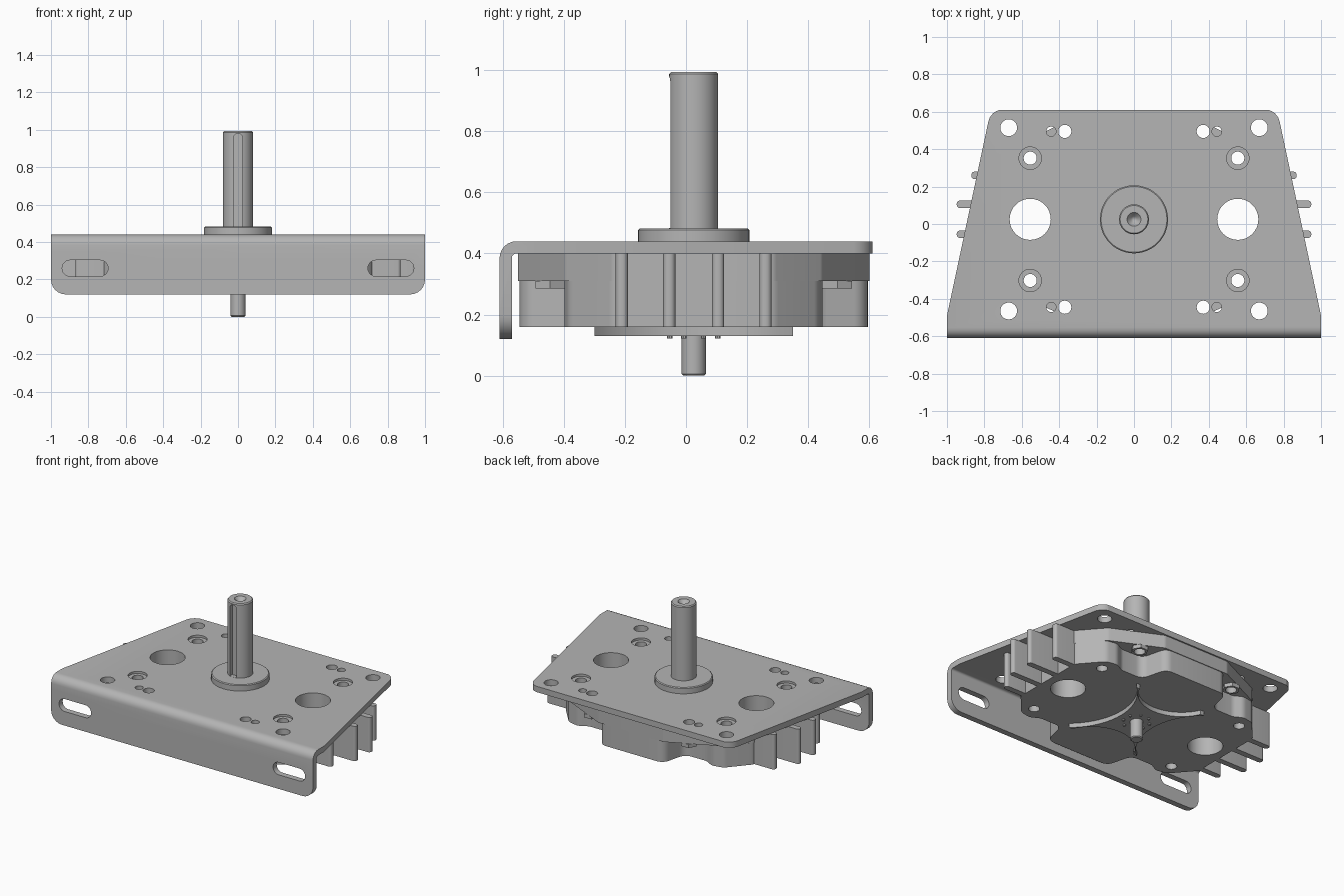
import bpy, bmesh, math
from mathutils import Vector, Matrix

if "Cube" in bpy.data.objects:
    bpy.data.objects.remove(bpy.data.objects["Cube"], do_unlink=True)

CY = 0.025          # shaft axis in y
metal = bpy.data.materials.new("grey metal")
metal.use_nodes = True
GREY = (0.46, 0.46, 0.46, 1)
metal.diffuse_color = GREY
metal.node_tree.nodes["Principled BSDF"].inputs["Base Color"].default_value = GREY


def rounded(points, radius, seg=6):
    """Round every corner of a closed outline; radius may be a list."""
    out, n = [], len(points)
    radii = radius if isinstance(radius, list) else [radius] * n
    for i, r in enumerate(radii):
        p = Vector(points[i])
        a, b = Vector(points[i - 1]) - p, Vector(points[(i + 1) % n]) - p
        half = a.angle(b) / 2
        if r == 0 or half > 1.55:
            out.append(p)
            continue
        t = min(r / math.tan(half), a.length * 0.49, b.length * 0.49)
        s, e = p + a.normalized() * t, p + b.normalized() * t
        c = p + (a.normalized() + b.normalized()).normalized() * (t / math.cos(half))
        u, v = s - c, e - c
        sweep = u.angle_signed(v)
        for k in range(seg + 1):
            out.append(c + Matrix.Rotation(-sweep * k / seg, 2) @ u)
    return out


def circle(x, y, r, n=32):
    return [(x + r * math.cos(2 * math.pi * i / n), y + r * math.sin(2 * math.pi * i / n))
            for i in range(n)]


def prism(name, outline, lo, hi, axis="Z"):
    """Extrude an outline along an axis. X uses (y, z), Y uses (x, z), Z uses (x, y)."""
    place = {"X": lambda a, b, d: (d, a, b), "Y": lambda a, b, d: (a, d, b),
             "Z": lambda a, b, d: (a, b, d)}[axis]
    bm = bmesh.new()
    rings = [[bm.verts.new(place(p[0], p[1], d)) for p in outline] for d in (lo, hi)]
    n = len(outline)
    for i in range(n):
        j = (i + 1) % n
        bm.faces.new((rings[0][i], rings[0][j], rings[1][j], rings[1][i]))
    for ring in rings:
        bm.faces.new(ring)
    return finish(name, bm)


def lathe(name, profile, seg=48):
    """Spin an (r, z) profile around the shaft axis."""
    bm = bmesh.new()
    verts = [bm.verts.new((r, CY, z)) for r, z in profile]
    edges = [bm.edges.new(pair) for pair in zip(verts, verts[1:])]
    bmesh.ops.spin(bm, geom=verts + edges, cent=(0, CY, 0), axis=(0, 0, 1),
                   angle=2 * math.pi, steps=seg)
    bmesh.ops.remove_doubles(bm, verts=bm.verts, dist=1e-5)
    return finish(name, bm)


def finish(name, bm):
    bmesh.ops.recalc_face_normals(bm, faces=bm.faces)
    mesh = bpy.data.meshes.new(name)
    bm.to_mesh(mesh)
    bm.free()
    mesh.materials.append(metal)
    ob = bpy.data.objects.new(name, mesh)
    bpy.context.collection.objects.link(ob)
    return ob


def carve(target, tool, operation="DIFFERENCE"):
    mod = target.modifiers.new("carve", "BOOLEAN")
    mod.operation, mod.solver, mod.object = operation, "EXACT", tool
    bpy.context.view_layer.update()
    mesh = bpy.data.meshes.new_from_object(
        target.evaluated_get(bpy.context.evaluated_depsgraph_get()))
    target.modifiers.clear()
    target.data = mesh
    bpy.data.objects.remove(tool, do_unlink=True)


def drill(target, x, dy, r, lo, hi, n=32):
    """Drill a hole mirrored left/right and, if off centre, front/back."""
    for sx in (1, -1):
        for sy in ((1, -1) if dy else (1,)):
            carve(target, prism("drill", circle(sx * x, CY + sy * dy, r, n), lo, hi))


def mirrored(quarter):
    """Complete a quarter outline (back to side) into a full outline round the axis."""
    side = quarter + [(x, -y) for x, y in reversed(quarter)]
    full = side + [(-x, y) for x, y in reversed(side)]
    return [(x, y + CY) for x, y in full]


# Bent mounting plate: L section trimmed by the top and front outlines
section = [(0.61, 0.44), (-0.61, 0.44), (-0.61, 0.12), (-0.57, 0.12), (-0.57, 0.40), (0.61, 0.40)]
plate = prism("mounting_plate", rounded(section, [0, 0.055, 0, 0, 0.015, 0]), -1, 1, "X")
top = [(-1, -0.7), (1, -0.7), (1, -0.49), (0.765, 0.612), (-0.765, 0.612), (-1, -0.49)]
carve(plate, prism("top_trim", rounded(top, [0, 0, 0, 0.08, 0.08, 0]), 0, 0.6), "INTERSECT")
front = [(-1, 0.12), (1, 0.12), (1, 0.6), (-1, 0.6)]
carve(plate, prism("front_trim", rounded(front, [0.08, 0.08, 0, 0]), -0.8, 0.8, "Y"), "INTERSECT")

# Plate holes and flange slots
for hx, hy, hr in ((0.67, 0.49, 0.045), (0.37, 0.47, 0.035), (0.443, 0.47, 0.026),
                   (0.555, 0, 0.11), (0.555, 0.327, 0.06)):
    drill(plate, hx, hy, hr, 0.3, 0.5)
for s in (1, -1):
    slot = [(s * 0.695, 0.217), (s * 0.94, 0.217), (s * 0.94, 0.303), (s * 0.695, 0.303)]
    carve(plate, prism("slot", rounded(slot, 0.043), -0.7, -0.5, "Y"))

# Cast gearbox housing: plain upper layer, scalloped lower layer
upper = mirrored([(0.25, 0.575), (0.58, 0.42), (0.72, 0.26)])
lower = mirrored([(0.24, 0.57), (0.285, 0.39), (0.45, 0.39), (0.51, 0.425), (0.59, 0.41), (0.72, 0.26)])
housing_top = prism("housing_upper", rounded(upper, 0.04), 0.31, 0.40)
housing = prism("housing_lower", rounded(lower, 0.06), 0.16, 0.31)
for part in (housing_top, housing):
    drill(part, 0.555, 0, 0.11, 0.1, 0.5)
    drill(part, 0.555, 0.327, 0.035, 0.1, 0.5)
drill(housing_top, 0.37, 0.47, 0.035, 0.2, 0.5)

# Hexagonal nuts in the scalloped pockets
for sx in (1, -1):
    for sy in (1, -1):
        nut = prism("pocket_nut", circle(sx * 0.37, CY + sy * 0.47, 0.055, 6), 0.285, 0.31)
        carve(nut, prism("drill", circle(sx * 0.37, CY + sy * 0.47, 0.035), 0.2, 0.4))

# Countersunk seats set in the plate bolt holes
for sx in (1, -1):
    for sy in (1, -1):
        seat = prism("bolt_seat", circle(sx * 0.555, CY + sy * 0.327, 0.06), 0.40, 0.425)
        carve(seat, prism("drill", circle(sx * 0.555, CY + sy * 0.327, 0.035), 0.3, 0.5))

# Cooling fins on both sides
for s in (1, -1):
    for dy, tip in ((0.235, 0.87), (0.08, 0.948), (-0.08, 0.948), (-0.235, 0.87)):
        y = CY + dy
        fin = [(s * 0.68, y - 0.02), (s * tip, y - 0.02), (s * tip, y + 0.02), (s * 0.68, y + 0.02)]
        prism("cooling_fin", rounded(fin, [0, 0.018, 0.018, 0]), 0.16, 0.40)

# Four-armed raised pad below the housing
pad_box = [(-0.29, CY - 0.325), (0.29, CY - 0.325), (0.29, CY + 0.325), (-0.29, CY + 0.325)]
pad = prism("bottom_pad", pad_box, 0.13, 0.165)
for s in (1, -1):
    carve(pad, prism("scoop", circle(s * 0.555, CY, 0.43, 64), 0.1, 0.2))
    carve(pad, prism("scoop", circle(0, CY + s * 0.435, 0.27, 64), 0.1, 0.2))

# Small studs around the lower shaft
for i in range(8):
    a = math.pi * (i + 0.5) / 4
    prism("stud", circle(0.085 * math.cos(a), CY + 0.085 * math.sin(a), 0.009, 10), 0.122, 0.14)

# Hub, keyed output shaft with centre hole, and lower shaft
lathe("hub_collar", [(0, 0.40), (0.182, 0.40), (0.182, 0.477), (0.176, 0.482), (0, 0.482)])
shaft = lathe("output_shaft", [(0, 0.45), (0.08, 0.45), (0.08, 0.987), (0.074, 0.994),
                               (0.037, 0.994), (0.016, 0.965), (0, 0.955)])
key = [(-0.025, 0.483), (0.025, 0.483), (0.025, 0.98), (-0.025, 0.98)]
carve(shaft, prism("keyway", rounded(key, [0, 0, 0.0245, 0.0245]), CY - 0.2, CY - 0.052, "Y"))
lathe("lower_shaft", [(0, 0), (0.034, 0), (0.04, 0.006), (0.04, 0.2), (0, 0.2)], 32)

# Smooth the curved walls, keep the edges crisp
bpy.ops.object.select_all(action="DESELECT")
for ob in bpy.context.collection.objects:
    if ob.type == "MESH" and ob.data.materials and ob.data.materials[0] == metal:
        ob.select_set(True)
        bpy.context.view_layer.objects.active = ob
bpy.ops.object.shade_smooth_by_angle(angle=math.radians(30))
